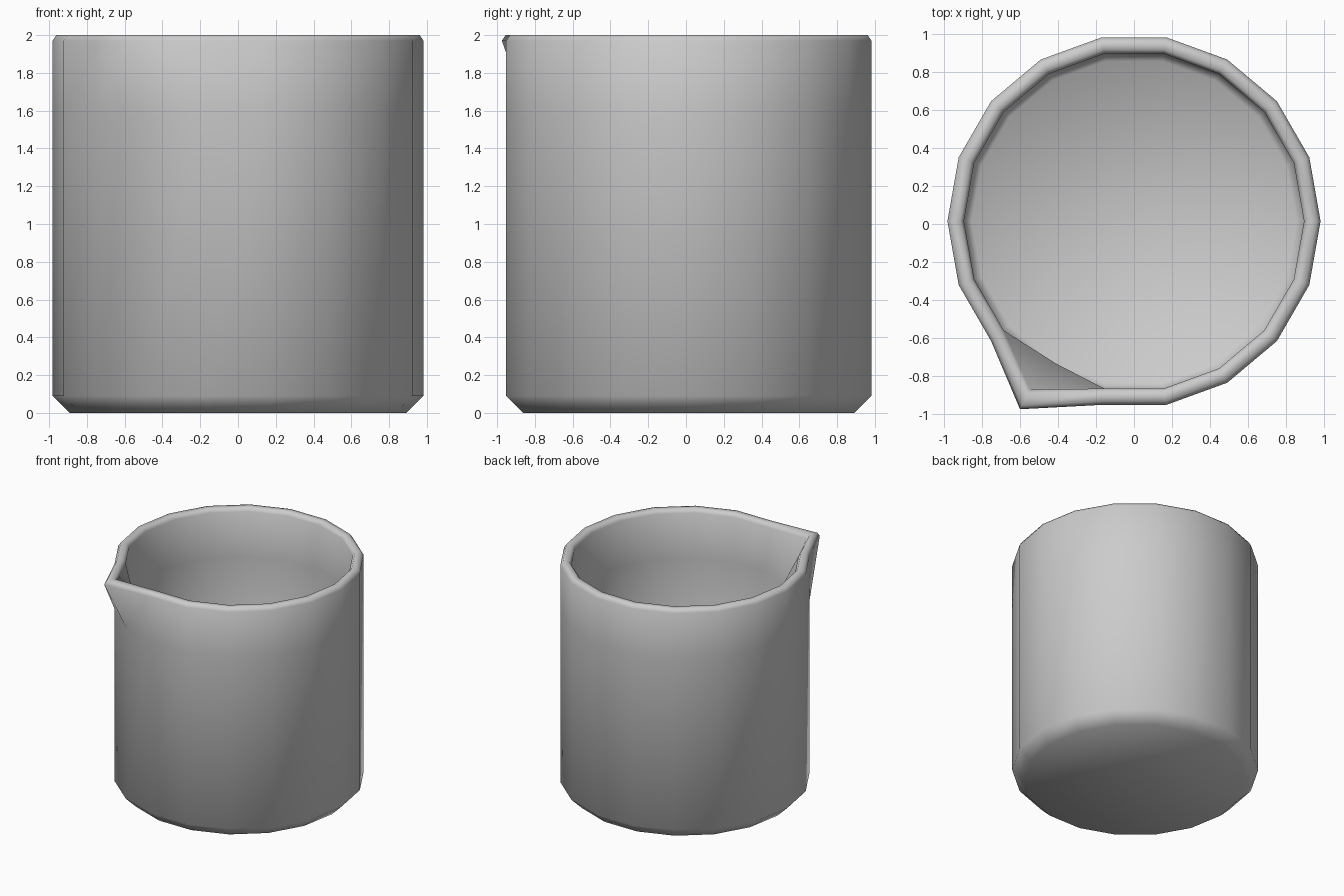
import bpy, bmesh
from math import cos, sin, radians

if "Cube" in bpy.data.objects:
    bpy.data.objects.remove(bpy.data.objects["Cube"], do_unlink=True)

SIDES = 18
CENTRE_Y = 0.015
SPOUT = 12  # index of the corner pulled out into the spout

# Wall section as (radius, height), from the outer base over the rim to the floor
profile = [(0.89, 0), (0.982, 0.09), (0.982, 1.58), (0.982, 1.97), (0.962, 2),
           (0.915, 2), (0.895, 1.97), (0.895, 1.58), (0.895, 0.125), (0.855, 0.085)]
# Spout corner positions for the rim rings and the inner kink
spout_points = {3: (-0.6, -0.975), 4: (-0.59, -0.955), 5: (-0.56, -0.895),
                6: (-0.55, -0.87), 7: (-0.41, -0.735)}

clay = bpy.data.materials.new("light grey")
clay.use_nodes = True
colour = (0.6, 0.6, 0.6, 1)
clay.diffuse_color = colour
clay.node_tree.nodes["Principled BSDF"].inputs["Base Color"].default_value = colour

# Cup body, rim and spout in one skin
bm = bmesh.new()
rings = []
for level, (radius, height) in enumerate(profile):
    ring = []
    for i in range(SIDES):
        a = radians(i * 360 / SIDES)
        x, y = radius * cos(a), radius * sin(a) + CENTRE_Y
        if i == SPOUT and level in spout_points:
            x, y = spout_points[level]
        ring.append(bm.verts.new((x, y, height)))
    rings.append(ring)
for low, high in zip(rings, rings[1:]):
    for i in range(SIDES):
        j = (i + 1) % SIDES
        bm.faces.new((low[i], low[j], high[j], high[i]))

# Underside and inner floor
bm.faces.new(rings[0][::-1])
bm.faces.new(rings[-1])
bmesh.ops.recalc_face_normals(bm, faces=bm.faces)
for face in bm.faces:
    face.smooth = True

mesh = bpy.data.meshes.new("beaker")
bm.to_mesh(mesh)
bm.free()
mesh.materials.append(clay)
beaker = bpy.data.objects.new("beaker", mesh)
bpy.context.collection.objects.link(beaker)
